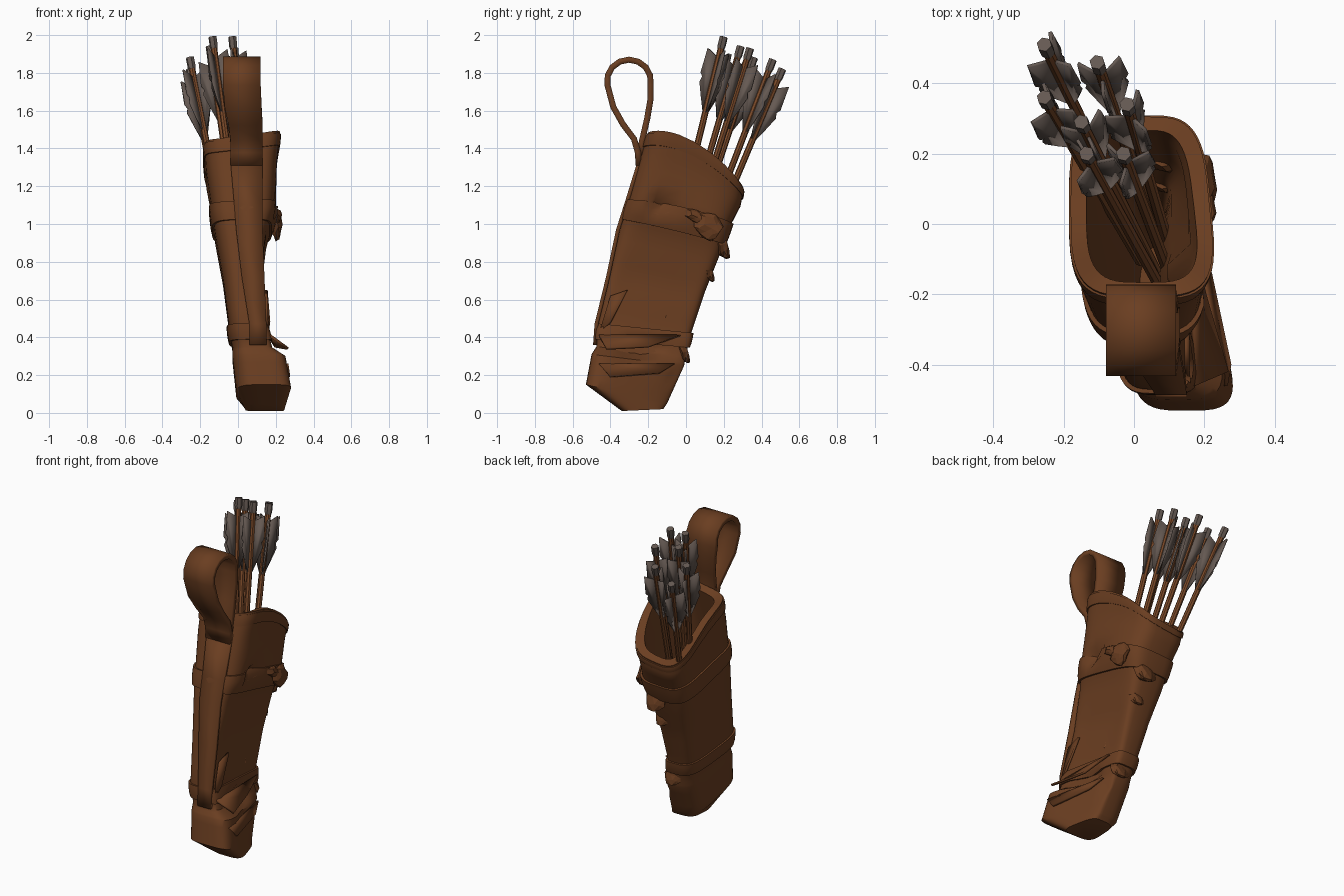
import bpy, bmesh, math
from mathutils import Vector

if "Cube" in bpy.data.objects:
    bpy.data.objects.remove(bpy.data.objects["Cube"])


def material(name, colour):
    m = bpy.data.materials.new(name)
    m.use_nodes = True
    m.diffuse_color = (*colour, 1)
    m.node_tree.nodes["Principled BSDF"].inputs["Base Color"].default_value = (*colour, 1)
    return m


leather = material("brown leather", (0.145, 0.048, 0.015))
wood = material("shaft wood", (0.2, 0.068, 0.022))
feather = material("grey feather", (0.13, 0.1, 0.085))


def make(name, verts, faces, mat, thick=0, angle=40):
    mesh = bpy.data.meshes.new(name)
    mesh.from_pydata([tuple(v) for v in verts], [], faces)
    bm = bmesh.new()
    bm.from_mesh(mesh)
    bmesh.ops.recalc_face_normals(bm, faces=bm.faces)
    bm.to_mesh(mesh)
    bm.free()
    mesh.materials.append(mat)
    ob = bpy.data.objects.new(name, mesh)
    bpy.context.collection.objects.link(ob)
    if thick:
        mod = ob.modifiers.new("thickness", "SOLIDIFY")
        mod.thickness, mod.offset = thick, 0
    bpy.ops.object.select_all(action="DESELECT")
    ob.select_set(True)
    bpy.context.view_layer.objects.active = ob
    bpy.ops.object.shade_smooth_by_angle(angle=math.radians(angle))
    return ob


# Body sections: front y, z, back y, z, right x, left x, arch, dent and back taper of the left side
SECTIONS = [
    (-.34, .01, -.12, .02, .04, .26, 0, 0, .06),
    (-.53, .15, -.10, .05, -.01, .31, 0, 0, .12),
    (-.50, .31, -.01, .25, -.03, .28, 0, 0, .12),
    (-.475, .35, .0, .31, -.03, .22, 0, .03, .06),
    (-.47, .48, .03, .43, -.05, .18, 0, .03, .03),
    (-.41, .74, .10, .64, -.08, .165, 0, .045, 0),
    (-.35, .98, .18, .84, -.12, .18, 0, .03, 0),
    (-.315, 1.10, .235, .99, -.14, .20, .02, 0, 0),
    (-.25, 1.32, .29, 1.10, -.17, .22, .06, 0, .04),
    (-.205, 1.47, .305, 1.18, -.18, .24, .08, 0, .05),
]
# Hollows pressed into the left side: y, z, radius, depth
HOLLOWS = [(-.13, 1.1, .10, .07), (-.24, .34, .15, .05), (-.05, .2, .07, .02)]
SEG = 48


def ring(u, off=0.0):
    i = min(int(u), len(SECTIONS) - 2)
    f = u - i
    fy, fz, by, bz, x0, x1, arch, dent, taper = [
        a + (b - a) * f for a, b in zip(SECTIONS[i], SECTIONS[i + 1])]
    mid = Vector(((x0 + x1) / 2, (fy + by) / 2, (fz + bz) / 2))
    half = Vector((0, by - fy, bz - fz)) / 2
    half *= 1 + off / half.length
    hx = (x1 - x0) / 2 + off
    out = []
    for k in range(SEG):
        a = math.tau * k / SEG
        c, s = math.cos(a), math.sin(a)
        sx, t = math.copysign(abs(c) ** .54, c), math.copysign(abs(s) ** .54, s)
        p = mid + half * t
        side = max(0, sx)
        p.z += arch * (1 - t * t + .35 * sx)
        p.x += hx * sx - side * (dent * (1 - t ** 4) + taper * (t + 1) / 2)
        for y, z, r, depth in HOLLOWS:
            d = math.hypot(p.y - y, (p.z - z) * 1.6) / r
            if d < 1:
                p.x -= depth * side * (1 - d * d) ** 2
        out.append(p)
    return out


def loft(name, rings, closed=False):
    n = len(rings)
    faces = []
    for i in range(n if closed else n - 1):
        j = (i + 1) % n
        for k in range(SEG):
            m = (k + 1) % SEG
            faces.append((i * SEG + k, i * SEG + m, j * SEG + m, j * SEG + k))
    if not closed:
        faces += [tuple(range(SEG)), tuple(range((n - 1) * SEG, n * SEG))]
    return make(name, [p for r in rings for p in r], faces, leather)


def band(name, u0, u1, off):
    prof = [(u0, -.01), (u0, off * .8), (u0 + (u1 - u0) * .3, off),
            (u0 + (u1 - u0) * .7, off), (u1, off * .8), (u1, -.01)]
    loft(name, [ring(u, o) for u, o in prof], closed=True)


# Hollow pouch: outside going up, then the inside going down
top = len(SECTIONS) - 1
outer = [ring(k / 4) for k in range(4 * top + 1)]
inner = [ring(u, -.045) for u in (top, 8.5, 8, 7, 6, 5, 4, 2)]
loft("quiver_body", outer + inner)
band("rim_band", 8.5, 8.92, .007)
band("upper_band", 6.35, 7.1, .014)
band("lower_band", 3.3, 3.95, .014)


def strap(name, path, thick):
    verts, faces = [], []
    for y, z, x0, x1 in path:
        verts += [(x0, y, z), (x1, y, z)]
    for i in range(len(path) - 1):
        faces.append((2 * i, 2 * i + 1, 2 * i + 3, 2 * i + 2))
    return make(name, verts, faces, leather, thick, 50)


# Hanging loop, closed at its neck, with a flat strip running on down the front
loop = [(-.23, 1.36, -.04, .125), (-.235, 1.43, -.04, .125), (-.205, 1.56, -.055, .12), (-.188, 1.66, -.07, .12)]
for k in range(9):
    a = math.radians(-10 + 200 * k / 8)
    loop.append((-.302 + .116 * math.cos(a), 1.757 + .113 * math.sin(a), -.08, .12))
loop += [(-.385, 1.62, -.07, .125), (-.335, 1.53, -.05, .13), (-.275, 1.45, -.04, .13),
         (-.255, 1.38, -.04, .13), (-.25, 1.31, -.04, .13)]
strap("hanging_loop", loop, .032)
strap("front_strip", [(-.247, 1.33, -.04, .13), (-.318, 1.10, -.02, .13), (-.36, .97, -.01, .13),
                      (-.413, .72, .02, .14), (-.474, .47, .06, .15), (-.482, .36, .06, .15)], .02)


# Crumpled leather scraps on the left side and along the back seam
def lump(name, centre, size, tilt):
    bm = bmesh.new()
    bmesh.ops.create_icosphere(bm, subdivisions=2, radius=1)
    for i, v in enumerate(bm.verts):
        w = 1 + .16 * math.sin(i * 2.4)
        x, y, z = (v.co[k] * size[k] * w for k in range(3))
        c, s = math.cos(tilt), math.sin(tilt)
        v.co = Vector(centre) + Vector((x, y * c - z * s, y * s + z * c))
    mesh = bpy.data.meshes.new(name)
    bm.to_mesh(mesh)
    bm.free()
    mesh.materials.append(leather)
    bpy.context.collection.objects.link(bpy.data.objects.new(name, mesh))


lump("side_knot", (.205, .12, .985), (.03, .075, .065), -.5)
lump("side_knot_tail", (.205, .05, 1.04), (.028, .06, .03), -.4)
lump("back_knot_upper", (.08, .19, .89), (.07, .035, .08), .3)
lump("back_knot_lower", (.08, .12, .75), (.05, .025, .06), .3)
lump("back_fold", (.10, -.01, .32), (.06, .025, .06), .3)


def scrap(name, points):
    make(name, points, [(0, 1, 2), (0, 2, 3)], leather, .014, 20)


scrap("torn_flap", [(.17, -.46, .41), (.265, -.42, .34), (.20, -.2, .35), (.16, -.03, .41)])
scrap("upper_tear", [(.155, -.46, .42), (.165, -.40, .48), (.15, -.31, .65), (.15, -.40, .62)])
scrap("cup_fold", [(.26, -.46, .26), (.27, -.40, .19), (.215, -.14, .21), (.18, -.06, .26)])


# Arrows, each built down its own axis from the nock
def arrow(i, tip, foot, spin):
    tip, foot = Vector(tip), Vector(foot)
    down = (foot - tip).normalized()
    u = down.orthogonal().normalized()
    v = down.cross(u)

    def at(d, r, a):
        return tip + down * d + (u * math.cos(a) + v * math.sin(a)) * r

    def tube(name, prof, mat, n=8):
        verts = [at(d, r, math.tau * k / n) for d, r in prof for k in range(n)]
        faces = [(j * n + k, j * n + (k + 1) % n, (j + 1) * n + (k + 1) % n, (j + 1) * n + k)
                 for j in range(len(prof) - 1) for k in range(n)]
        faces += [tuple(range(n)), tuple(range((len(prof) - 1) * n, len(prof) * n))]
        make(name, verts, faces, mat)

    tube(f"arrow_shaft_{i}", [(.05, .017), ((foot - tip).length, .017)], wood)
    tube(f"arrow_nock_{i}", [(0, .022), (.05, .022), (.065, .018)], feather, 6)
    outline = [(.11, .01), (.075, .07), (.13, .072), (.21, .076), (.23, .062), (.26, .07), (.34, .042), (.42, .012)]
    for k in range(3):
        a = spin + math.tau * k / 3
        make(f"arrow_vane_{i}_{k}", [at(d, r, a) for d, r in outline],
             [tuple(range(len(outline)))], feather, .01)


NOCKS = [(-.255, .51, 1.82), (-.105, .46, 1.87), (-.255, .36, 1.88), (-.15, .29, 1.94),
         (-.135, .20, 1.99), (-.02, .34, 1.93), (-.03, .20, 1.99)]
for i, (x, y, z) in enumerate(NOCKS):
    arrow(i + 1, (x, y, z), (.12 + x * .4, -.24 + y * .38, .5), .3 + i * .9)
